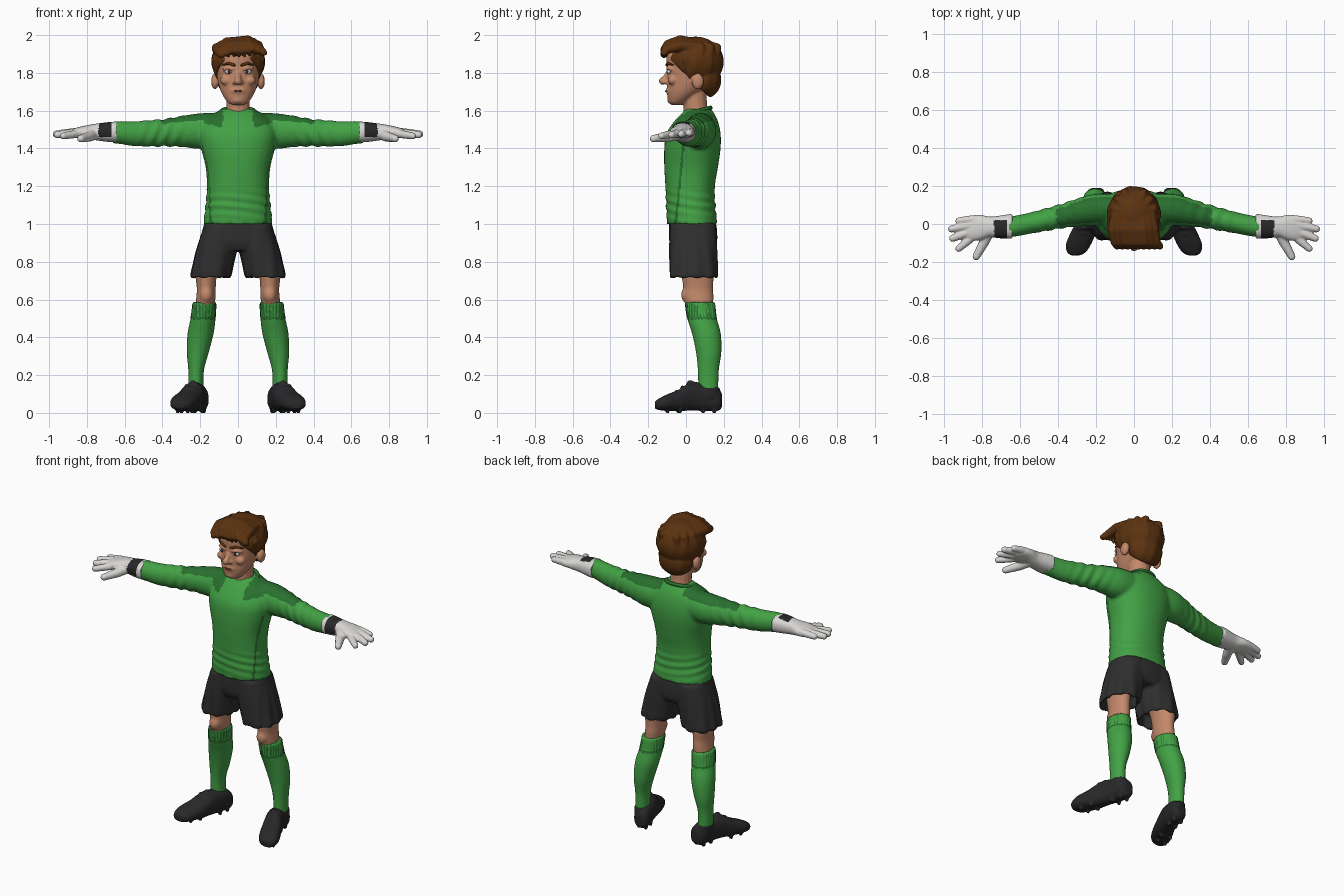
import bpy, bmesh, math, random
from mathutils import Vector, Matrix

if "Cube" in bpy.data.objects:
    bpy.data.objects.remove(bpy.data.objects["Cube"])

random.seed(4)
COLOURS = {
    "jersey green": (0.055, 0.36, 0.06), "dark green": (0.022, 0.16, 0.028),
    "shorts charcoal": (0.028, 0.028, 0.029), "shoe black": (0.021, 0.021, 0.023),
    "skin": (0.55, 0.25, 0.145), "hair brown": (0.105, 0.032, 0.005),
    "glove white": (0.68, 0.67, 0.65), "lip red": (0.27, 0.08, 0.055)}
MATS = {}
for key, rgb in COLOURS.items():
    MATS[key] = bpy.data.materials.new(key)
    MATS[key].diffuse_color = (*rgb, 1)


def catmull(rows, steps):
    """Smoothly interpolate rows of numbers."""
    out = []
    for i in range(len(rows) - 1):
        a, b, c, d = rows[max(i - 1, 0)], rows[i], rows[i + 1], rows[min(i + 2, len(rows) - 1)]
        for k in range(steps):
            t = k / steps
            out.append([0.5 * (2 * q + (r - p) * t + (2 * p - 5 * q + 4 * r - s) * t * t
                               + (3 * q - p - 3 * r + s) * t ** 3) for p, q, r, s in zip(a, b, c, d)])
    return out + [list(rows[-1])]


def loft(bm, axis, rows, power=2.0, segs=40, steps=5):
    """Rows of (position on axis, centre u, centre v, half width u, half width v)."""
    rings = []
    for t, u, v, ru, rv in catmull(rows, steps):
        ring = []
        for k in range(segs):
            c, s = math.cos(2 * math.pi * k / segs), math.sin(2 * math.pi * k / segs)
            pu = u + ru * math.copysign(abs(c) ** (2 / power), c)
            pv = v + rv * math.copysign(abs(s) ** (2 / power), s)
            ring.append(bm.verts.new({"z": (pu, pv, t), "x": (t, pu, pv), "y": (pu, t, pv)}[axis]))
        rings.append(ring)
    for a, b in zip(rings, rings[1:]):
        for k in range(segs):
            bm.faces.new((a[k], a[(k + 1) % segs], b[(k + 1) % segs], b[k]))
    bm.faces.new(rings[0][::-1])
    bm.faces.new(rings[-1])


def blob(bm, c, r):
    m = Matrix.Translation(c) @ Matrix.Diagonal((*r, 1))
    return bmesh.ops.create_uvsphere(bm, u_segments=32, v_segments=20, radius=1, matrix=m)["verts"]


def chain(bm, pts, radii):
    """Rounded, tapering tube through the points."""
    pts = [Vector(p) for p in pts]
    for p, r in zip(pts, radii):
        bmesh.ops.create_uvsphere(bm, u_segments=14, v_segments=10, radius=r, matrix=Matrix.Translation(p))
    for p, q, r1, r2 in zip(pts, pts[1:], radii, radii[1:]):
        d = q - p
        m = Matrix.Translation((p + q) / 2) @ d.to_track_quat("Z", "Y").to_matrix().to_4x4()
        bmesh.ops.create_cone(bm, cap_ends=True, segments=14, radius1=r1, radius2=r2, depth=d.length, matrix=m)


def finish(bm, name, mats, voxel=0.0, smooth=3, mirror=False, rule=None, fold=None):
    """Fuse overlapping shapes into one skin, then fold and colour it."""
    if mirror:
        dup = bmesh.ops.duplicate(bm, geom=bm.verts[:] + bm.edges[:] + bm.faces[:])["geom"]
        for v in dup:
            if isinstance(v, bmesh.types.BMVert):
                v.co.x *= -1
    bmesh.ops.recalc_face_normals(bm, faces=bm.faces[:])
    me = bpy.data.meshes.new(name)
    bm.to_mesh(me)
    bm.free()
    ob = bpy.data.objects.new(name, me)
    bpy.context.collection.objects.link(ob)
    if voxel:
        mod = ob.modifiers.new("fuse", "REMESH")
        mod.mode, mod.voxel_size = "VOXEL", voxel
        mod = ob.modifiers.new("soften", "SMOOTH")
        mod.factor, mod.iterations = 0.5, smooth
        dg = bpy.context.evaluated_depsgraph_get()
        me = bpy.data.meshes.new_from_object(ob.evaluated_get(dg))
        ob.modifiers.clear()
        ob.data = me
    if fold:
        moves = [v.normal * fold(v.co) for v in me.vertices]
        for v, m in zip(me.vertices, moves):
            v.co += m
    me.materials.clear()
    for m in mats:
        me.materials.append(MATS[m])
    for p in me.polygons:
        p.use_smooth = True
        p.material_index = rule(p.center, p.normal) if rule else 0
    return ob


# Jersey: torso and sleeves
bm = bmesh.new()
loft(bm, "z", [(1.0, 0, .033, .184, .134), (1.1, 0, .025, .172, .13), (1.2, 0, .022, .165, .131),
               (1.3, 0, .027, .171, .142), (1.4, 0, .034, .195, .149), (1.48, 0, .04, .205, .143),
               (1.55, 0, .055, .18, .112), (1.595, 0, .065, .11, .078), (1.61, 0, .065, .085, .065)], 2.2)
for s in (1, -1):
    loft(bm, "x", [(s * .08, .075, 1.50, .08, .09), (s * .2, .075, 1.492, .084, .094),
                   (s * .3, .06, 1.49, .074, .082), (s * .38, .042, 1.484, .064, .073),
                   (s * .46, .024, 1.48, .06, .07), (s * .55, .004, 1.478, .056, .066),
                   (s * .62, -.01, 1.484, .055, .061), (s * .665, -.016, 1.485, .053, .058)])


def jersey_fold(c):
    x, y, z = abs(c.x), c.y, c.z
    waist = max(0, 1 - abs(z - 1.1) / .1) if x < .25 else 0
    elbow = max(0, 1 - abs(x - .4) / .16)
    return (.004 * waist * math.sin(130 * z + 14 * c.x + 20 * y)
            + .004 * elbow * math.sin(95 * x + 40 * z - 25 * y))


def jersey_colour(c, n):
    x = abs(c.x)
    if .08 < x < .41 and c.z > 1.5 and n.z > .55 + .6 * max(0, x - .25):
        return 1
    seam = -.015 - .1 * (1.4 - c.z)
    return 1 if x > .1 and c.z < 1.42 and x < .25 and abs(c.y - seam) < .007 else 0


finish(bm, "jersey", ["jersey green", "dark green"], .01, 3, rule=jersey_colour, fold=jersey_fold)

# Collar ring
bm = bmesh.new()
ang = [2 * math.pi * k / 28 for k in range(29)]
chain(bm, [(.086 * math.cos(a), .06 + .07 * math.sin(a), 1.597 + .018 * math.sin(a)) for a in ang], [.012] * 29)
finish(bm, "collar", ["dark green"], .006, 2)

# Shorts with hollow leg openings
bm = bmesh.new()
loft(bm, "z", [(.86, 0, .038, .12, .11), (.9, 0, .038, .2, .126), (.97, 0, .037, .188, .127), (1.03, 0, .033, .17, .12)], 2.4)
loft(bm, "z", [(.99, .09, .037, .09, .122), (.88, .109, .038, .107, .127), (.8, .128, .039, .107, .127),
               (.722, .145, .04, .105, .126), (.72, .145, .04, .09, .112), (.79, .14, .04, .085, .105)], 2.3)
finish(bm, "shorts", ["shorts charcoal"], .01, 1, True,
       fold=lambda c: .004 * math.sin(9 * math.atan2(c.y - .04, abs(c.x) - .14)) * max(0, min(1, (.95 - c.z) / .2)))

# Bare legs
bm = bmesh.new()
loft(bm, "z", [(.84, .15, .04, .07, .08), (.74, .168, .06, .058, .085), (.66, .168, .064, .05, .079),
               (.61, .17, .066, .051, .08), (.54, .178, .075, .05, .065)])
blob(bm, (.168, .01, .625), (.036, .036, .045))
finish(bm, "legs", ["skin"], .01, 2, True)

# Socks with a ribbed cuff
bm = bmesh.new()
loft(bm, "z", [(.585, .178, .073, .059, .075), (.575, .178, .075, .063, .079), (.5, .185, .085, .066, .078),
               (.42, .198, .108, .069, .076), (.32, .213, .12, .058, .067), (.22, .222, .118, .041, .055),
               (.1, .223, .118, .041, .053)])


def rib(c):
    return math.sin(26 * math.atan2(c.y - .08, abs(c.x) - .182)) if c.z > .495 else 0


finish(bm, "socks", ["jersey green", "dark green"], .0075, 1, True, fold=lambda c: .002 * rib(c),
       rule=lambda c, n: int(c.z > .495 and (n.y < .1 and rib(c) < .3 or abs(c.z - .5) < .005)))

# Football boots: upper, tongue, laces and studs
bm = bmesh.new()
loft(bm, "y", [(.19, .198, .065, .022, .034), (.172, .202, .07, .046, .058), (.11, .212, .08, .052, .07),
               (.03, .237, .086, .058, .074), (-.04, .265, .066, .066, .056), (-.1, .29, .055, .067, .043),
               (-.145, .303, .045, .052, .03), (-.165, .308, .042, .025, .018)], 2.4)
chain(bm, [(.23, .05, .13), (.238, .022, .158)], [.035, .016])
loft(bm, "z", [(.08, .216, .115, .05, .066), (.135, .22, .117, .047, .062)])
for y, x, z in ((.01, .243, .156), (-.02, .257, .138), (-.05, .27, .115)):
    chain(bm, [(x - .032, y, z - .012), (x, y, z), (x + .032, y, z - .012)], [.008] * 3)
for x, y in ((.18, .15), (.23, .15), (.19, .09), (.24, .09), (.24, -.04), (.3, -.03), (.265, -.1), (.32, -.1)):
    bmesh.ops.create_cone(bm, cap_ends=True, segments=12, radius1=.01, radius2=.015, depth=.035,
                          matrix=Matrix.Translation((x, y, .0175)))
finish(bm, "boots", ["shoe black"], .0065, 1, True)

# Gloves: cuff, palm, fingers and thumb
bm = bmesh.new()
loft(bm, "x", [(.642, -.012, 1.487, .066, .055), (.69, -.015, 1.487, .062, .052), (.735, -.016, 1.487, .056, .046),
               (.765, -.015, 1.487, .054, .042), (.81, -.018, 1.487, .066, .034), (.855, -.022, 1.483, .066, .027),
               (.885, -.026, 1.48, .05, .02)], 2.3)
for p, q, r in (((.84, .026, 1.489), (.925, .017, 1.481), .021), ((.85, -.004, 1.488), (.963, -.026, 1.476), .022),
                ((.85, -.035, 1.484), (.957, -.076, 1.472), .022), ((.84, -.06, 1.479), (.925, -.13, 1.466), .021)):
    chain(bm, [p, [(a + b) / 2 for a, b in zip(p, q)], q], [r, r, r * .85])
chain(bm, [(.765, -.035, 1.475), (.79, -.095, 1.462), (.832, -.172, 1.452)], [.032, .027, .02])
finish(bm, "gloves", ["glove white", "shoe black"], .006, 1, True,
       rule=lambda c, n: int(.667 < abs(c.x) < .738 and (n.z > .3 or n.y < -.3) and -.08 < c.y < .02 and c.z > 1.46))

# Head: skull, neck, ears, nose, lids
bm = bmesh.new()
loft(bm, "z", [(1.63, 0, -.05, .025, .025), (1.643, 0, -.046, .053, .045), (1.69, 0, -.014, .085, .086),
               (1.75, 0, .024, .106, .125), (1.82, 0, .034, .115, .135), (1.9, 0, .034, .114, .134),
               (1.955, 0, .03, .08, .09), (1.975, 0, .03, .03, .03)], 2.1)
chain(bm, [(0, .058, 1.55), (0, .05, 1.62), (0, .045, 1.69)], [.07, .063, .063])
chain(bm, [(0, -.09, 1.81), (0, -.108, 1.775), (0, -.123, 1.757)], [.012, .015, .021])
for s in (1, -1):
    blob(bm, (s * .122, .062, 1.755), (.02, .032, .042))
    blob(bm, (s * .018, -.106, 1.75), (.013, .014, .011))
    blob(bm, (s * .06, -.07, 1.76), (.034, .025, .026))
    chain(bm, [(s * .026, -.097, 1.822), (s * .05, -.092, 1.826), (s * .074, -.076, 1.82)], [.009, .011, .009])
blob(bm, (0, -.077, 1.656), (.035, .022, .02))
blob(bm, (0, -.085, 1.705), (.045, .022, .02))
finish(bm, "head", ["skin"], .006, 2)

# Eyes, irises, brows and smile
for name, mat, c, r in (("eyes", "glove white", (.049, -.089, 1.806), (.021, .011, .012)),
                        ("irises", "shoe black", (.047, -.098, 1.806), (.008, .0045, .009))):
    bm = bmesh.new()
    blob(bm, c, r)
    finish(bm, name, [mat], mirror=True)
bm = bmesh.new()
chain(bm, [(.02, -.102, 1.841), (.05, -.097, 1.851), (.085, -.066, 1.841)], [.008, .008, .004])
finish(bm, "eyebrows", ["hair brown"], .004, 1, True)
bm = bmesh.new()
chain(bm, [(x, -.107 + 14 * x * x, 1.703 + 7 * x * x) for x in (-.045, -.03, -.015, 0, .015, .03, .045)], [.0045] * 7)
finish(bm, "smile", ["lip red"])

# Hair: grooved cap trimmed along the hairline, with swept locks
bm = bmesh.new()
for c, r in (((0, .05, 1.86), (.142, .15, .132)), ((0, .1, 1.765), (.11, .085, .1))):
    for v in blob(bm, c, r):
        k = 1 + .02 * math.sin(11 * math.atan2(v.co.x, v.co.y - .05) + 12 * v.co.z)
        v.co.x, v.co.y = v.co.x * k, .05 + (v.co.y - .05) * k
cut = bmesh.ops.bisect_plane(bm, geom=bm.verts[:] + bm.edges[:] + bm.faces[:], plane_co=(0, -.1, 1.885),
                             plane_no=(0, .69, .72), clear_inner=True)["geom_cut"]
bmesh.ops.holes_fill(bm, edges=[e for e in cut if isinstance(e, bmesh.types.BMEdge)], sides=0)
for i in range(9):
    x = -.112 + .027 * i
    j = random.uniform(-.008, .008)
    chain(bm, [(.8 * x, .07, 1.955 - 2 * x * x), (x, -.03, 1.972 + j - 3 * x * x), (x + .012, -.095, 1.953 + j - 3 * x * x),
               (1.05 * x + .028, -.118, 1.925 + j - 2 * x * x), (1.05 * x + .04, -.108, 1.893 + j)],
          [.03, .028, .024, .018, .006])
for s in (1, -1):
    chain(bm, [(s * .118, .0, 1.87), (s * .114, .015, 1.81), (s * .109, .02, 1.772)], [.024, .016, .006])
    for k in range(4):
        a = .5 + .45 * k
        p = Vector((s * .12 * math.sin(a), .06 + .12 * math.cos(a), 1.9))
        chain(bm, [(p.x * .3, .06, 1.965), (p.x * .85, p.y, 1.935), p], [.022, .022, .016])
finish(bm, "hair", ["hair brown"], .0065, 1)

for m in bpy.data.materials:
    if m.users and not m.is_grease_pencil:
        m.use_nodes = True
        m.node_tree.nodes["Principled BSDF"].inputs["Base Color"].default_value = m.diffuse_color
